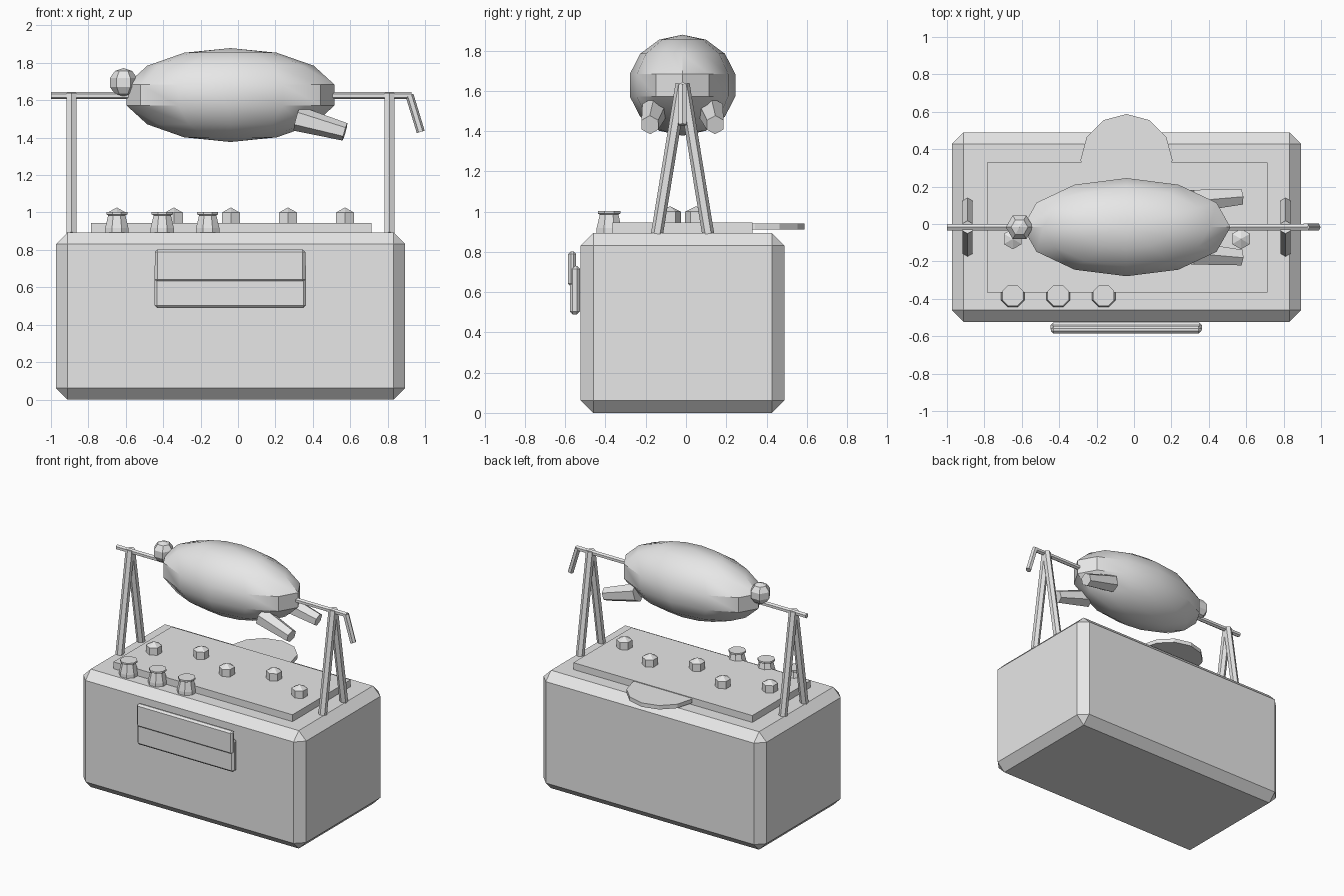
import bpy, bmesh
from math import pi, cos, sin
from mathutils import Vector, Matrix

cube = bpy.data.objects.get("Cube")
if cube:
    bpy.data.objects.remove(cube, do_unlink=True)

CX, CY = -0.04, -0.017   # shared centre lines
ROD_Z = 1.625

grey = bpy.data.materials.new("plain_grey")
grey.use_nodes = True
grey.diffuse_color = (0.8, 0.8, 0.8, 1)
grey.node_tree.nodes["Principled BSDF"].inputs["Base Color"].default_value = (0.8, 0.8, 0.8, 1)


def finish(name, bm):
    bmesh.ops.recalc_face_normals(bm, faces=bm.faces)
    mesh = bpy.data.meshes.new(name)
    bm.to_mesh(mesh)
    bm.free()
    mesh.materials.append(grey)
    obj = bpy.data.objects.new(name, mesh)
    bpy.context.collection.objects.link(obj)
    return obj


def box(name, lo, hi, bevel=0):
    lo, hi = Vector(lo), Vector(hi)
    bm = bmesh.new()
    bmesh.ops.create_cube(bm, size=1, matrix=Matrix.Translation((lo + hi) / 2) @ Matrix.Diagonal((*(hi - lo), 1)))
    obj = finish(name, bm)
    if bevel:
        mod = obj.modifiers.new("chamfer", 'BEVEL')
        mod.width, mod.segments = bevel, 1
    return obj


def tube(name, a, b, r1, r2, sides=6):
    """Straight or tapered prism running from a to b."""
    a, b = Vector(a), Vector(b)
    turn = (b - a).to_track_quat('Z', 'Y').to_matrix().to_4x4()
    bm = bmesh.new()
    bmesh.ops.create_cone(bm, cap_ends=True, segments=sides, radius1=r1, radius2=r2,
                          depth=(b - a).length, matrix=Matrix.Translation((a + b) / 2) @ turn)
    return finish(name, bm)


def lathe(name, centre, profile, sides):
    """Faceted turned shape from (radius, height) pairs, closed top and bottom."""
    bm = bmesh.new()
    rings = []
    for r, z in profile:
        rings.append([bm.verts.new((centre[0] + r * cos(2 * pi * (i + 0.5) / sides),
                                    centre[1] + r * sin(2 * pi * (i + 0.5) / sides), z))
                      for i in range(sides)])
    for low, high in zip(rings, rings[1:]):
        for i in range(sides):
            j = (i + 1) % sides
            bm.faces.new((low[i], low[j], high[j], high[i]))
    bm.faces.new(rings[0])
    bm.faces.new(rings[-1])
    bmesh.ops.remove_doubles(bm, verts=bm.verts, dist=1e-5)
    return finish(name, bm)


def ball(name, centre, radii, segments, rings, spin=0):
    bm = bmesh.new()
    bmesh.ops.create_uvsphere(bm, u_segments=segments, v_segments=rings, radius=1,
                              matrix=Matrix.Translation(centre) @ Matrix.Diagonal((*radii, 1)) @ Matrix.Rotation(spin, 4, 'Z'))
    return finish(name, bm)


# Cabinet, hot plate and rear round shelf
box("cabinet", (-0.974, -0.523, 0), (0.894, 0.49, 0.893), 0.0625)
box("top_plate", (-0.787, -0.366, 0.88), (0.713, 0.33, 0.945))
tube("rear_shelf", (CX, 0.342, 0.91), (CX, 0.342, 0.94), 0.246, 0.246, 12)

# Door handle made of two overlapping slabs
box("handle_upper", (-0.445, -0.586, 0.628), (0.36, -0.546, 0.803), 0.014)
box("handle_lower", (-0.447, -0.577, 0.49), (0.364, -0.527, 0.73), 0.014)

# Control knobs along the front
for i in range(3):
    lathe(f"knob_{i + 1}", (-0.648 + 0.243 * i, -0.382),
          [(0.068, 0.893), (0.067, 0.918), (0.05, 0.985), (0.061, 0.99), (0.061, 1.003)], 8)

# Coals in a zigzag on the plate
for i in range(5):
    lathe(f"coal_{i + 1}", (-0.648 + 0.305 * i, -0.08 if i % 2 == 0 else 0.05),
          [(0.055, 0.94), (0.055, 1.0), (0.0, 1.027)], 6)

# A-frame supports at both ends
for side, x in (("right", -0.89), ("left", 0.81)):
    for place, s in (("front", -1), ("back", 1)):
        tube(f"{side}_{place}_support", (x, CY + 0.127 * s, 0.89), (x, CY + 0.005 * s, 1.635), 0.03, 0.03)

# Spit rod with its crank
tube("spit_rod", (-1.0, CY, ROD_Z), (0.927, CY, ROD_Z), 0.019, 0.019)
tube("crank", (0.917, CY, 1.628), (0.977, CY, 1.431), 0.022, 0.022)

# Roast: body, head end and two legs
roast = ball("roast_body", (CX, CY, 1.628), (0.57, 0.269, 0.251), 12, 7)
ball("roast_neck", (-0.612, CY, 1.695), (0.077, 0.077, 0.077), 6, 5, pi / 6)
for side, s in (("front", -1), ("back", 1)):
    tube(f"roast_{side}_leg", (0.315, CY + 0.14 * s, 1.503), (0.572, CY + 0.162 * s, 1.431), 0.068, 0.048)

# Smooth the roast while keeping its blunt ends crisp
bpy.ops.object.select_all(action='DESELECT')
roast.select_set(True)
bpy.context.view_layer.objects.active = roast
bpy.ops.object.shade_smooth_by_angle(angle=pi / 6)
